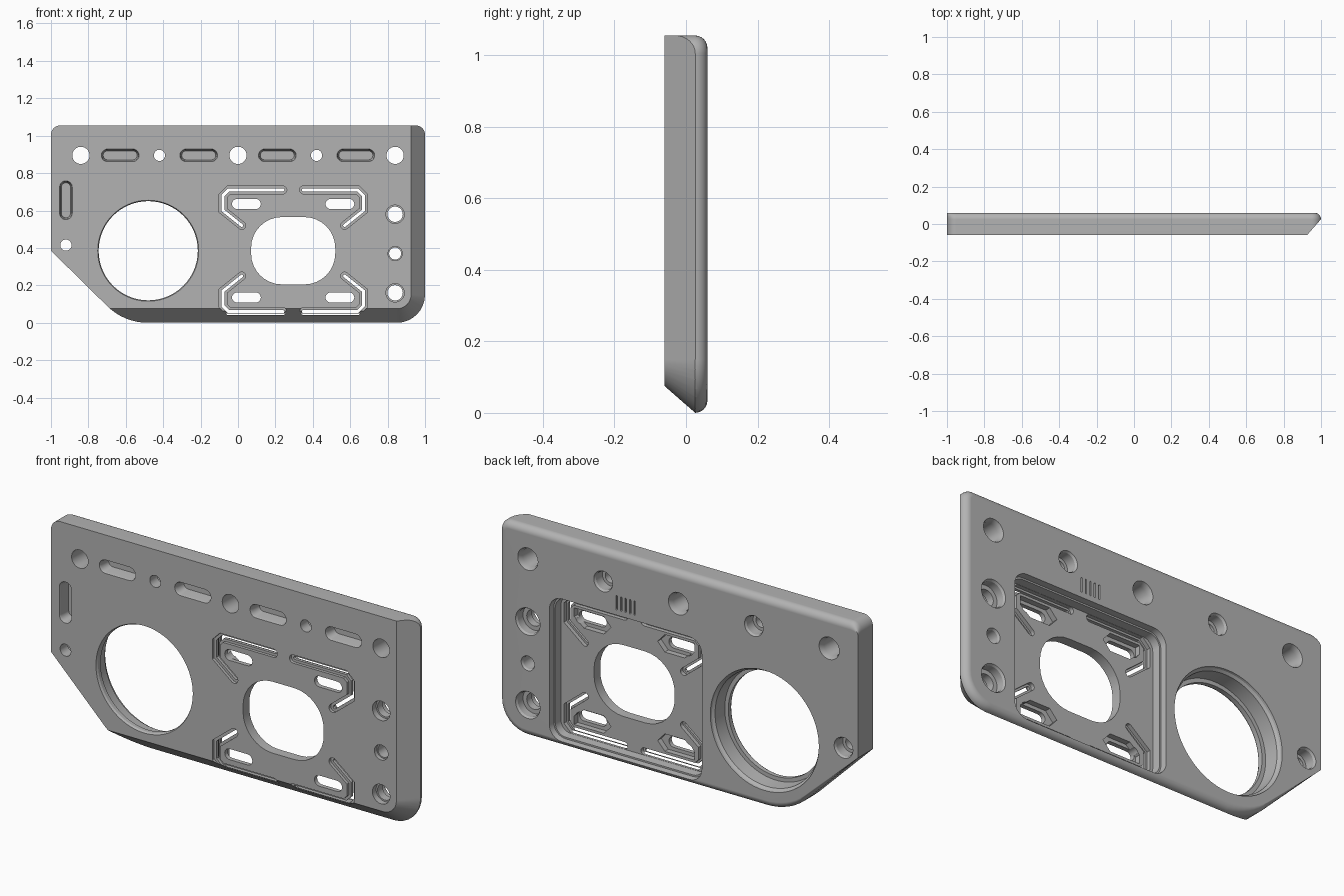
import bpy, bmesh
from math import sin, cos, radians, pi
from mathutils import Vector

if "Cube" in bpy.data.objects:
    bpy.data.objects.remove(bpy.data.objects["Cube"])

grey = bpy.data.materials.new("plain_grey")
grey.use_nodes = True
COLOR = (0.45, 0.45, 0.45, 1)
grey.diffuse_color = COLOR
grey.node_tree.nodes["Principled BSDF"].inputs["Base Color"].default_value = COLOR

H = 1.055          # plate height
CX, CZ = 0.295, 0.385   # centre of the mounting pocket


def arc(cx, cz, rx, rz, a0, a1, n=8):
    return [(cx + rx * cos(radians(a0 + (a1 - a0) * i / n)),
             cz + rz * sin(radians(a0 + (a1 - a0) * i / n))) for i in range(n + 1)]


def circle(cx, cz, r, n=40):
    return arc(cx, cz, r, r, 0, 360, n)[:-1]


def round_rect(x0, x1, z0, z1, r):
    return (arc(x1 - r, z1 - r, r, r, 0, 90) + arc(x0 + r, z1 - r, r, r, 90, 180)
            + arc(x0 + r, z0 + r, r, r, 180, 270) + arc(x1 - r, z0 + r, r, r, 270, 360))


def ribbon(path, w):
    """Outline of a path thickened by w to each side, with round ends."""
    p = [Vector(q) for q in path]
    d = [(b - a).normalized() for a, b in zip(p, p[1:])]
    left, right = [], []
    for i in range(1, len(p) - 1):
        n1, n2 = (Vector((-e.y, e.x)) for e in (d[i - 1], d[i]))
        m = (n1 + n2) / (1 + n1.dot(n2)) * w
        left.append(p[i] + m)
        right.append(p[i] - m)

    def cap(c, e):
        n = Vector((-e.y, e.x))
        return [c + (n * cos(t) + e * sin(t)) * w for t in (pi * k / 10 for k in range(11))]
    return left + cap(p[-1], d[-1]) + right[::-1] + cap(p[0], -d[0])


def loft(bm, sections):
    """Closed solid through outlines placed at successive depths."""
    rings = [[bm.verts.new((q[0], y, q[1])) for q in pts] for y, pts in sections]
    faces = [bm.faces.new(rings[0]), bm.faces.new(rings[-1])]
    n = len(rings[0])
    for a, b in zip(rings, rings[1:]):
        faces += [bm.faces.new((a[i], a[(i + 1) % n], b[(i + 1) % n], b[i])) for i in range(n)]
    bmesh.ops.recalc_face_normals(bm, faces=faces)


def to_object(name, bm):
    me = bpy.data.meshes.new(name)
    bm.to_mesh(me)
    bm.free()
    me.materials.append(grey)
    ob = bpy.data.objects.new(name, me)
    bpy.context.collection.objects.link(ob)
    return ob


def outline(i):
    """Plate outline with top, right and bottom edges drawn in by i."""
    return (arc(0.95, H - 0.05, 0.05 - i, 0.05 - i, 0, 90)
            + arc(-0.95, H - 0.05, 0.05, 0.05 - i, 90, 180)
            + [(-1, 0.385)]
            + arc(-0.483, 0.307, 0.307, 0.307 - i, 225, 270)
            + arc(0.85, 0.15, 0.15 - i, 0.15 - i, 270, 360))


# Plate with a rounded rear edge
bm = bmesh.new()
R = 0.035
loft(bm, [(-0.06, outline(0))] + [
    (0.025 + R * sin(t), outline(R * (1 - cos(t)))) for t in (pi / 2 * k / 6 for k in range(7))])
plate = to_object("mounting_plate", bm)

# Envelope that slopes the front right and bottom edges
bm = bmesh.new()


def slope(y):
    i = (0.026 - y) * 0.075 / 0.086
    return (y, [(1 - i, 2), (-2, 2), (-2, i)] + arc(0.85, 0.15, 0.15 - i, 0.15 - i, 270, 360, 16))


loft(bm, [slope(-0.08), slope(0.08)])
helpers = [(to_object("edge_slope_cutter", bm), 'INTERSECT')]

# Stepped pocket in the rear
bm = bmesh.new()


def pocket(i):
    return round_rect(-0.13 + i, 0.72 - i, 0.025 + i, 0.745 - i, 0.07 - i)


loft(bm, [(0.07, pocket(-0.01)), (0.06, pocket(0)), (0.03, pocket(0.004)),
          (0.03, pocket(0.012)), (-0.01, pocket(0.016))])
helpers.append((to_object("pocket_cutter", bm), 'DIFFERENCE'))

bm = bmesh.new()


def hole(x, z, profile):
    loft(bm, [(y, circle(x, z, r)) for y, r in profile])


# Round holes: countersunk, counterbored and stepped
for x in (-0.84, 0, 0.84):
    hole(x, 0.895, [(-0.07, 0.046), (0.035, 0.046), (0.06, 0.056), (0.07, 0.06)])
for x, z in ((-0.42, 0.895), (0.42, 0.895), (-0.92, 0.415)):
    hole(x, z, [(-0.07, 0.03), (0, 0.03), (0, 0.046), (0.05, 0.046), (0.07, 0.058)])
for z in (0.58, 0.16):
    hole(0.84, z, [(-0.07, 0.049), (-0.03, 0.049), (-0.03, 0.041), (0.01, 0.041),
                   (0.01, 0.062), (0.05, 0.062), (0.07, 0.074)])
hole(0.84, 0.37, [(-0.07, 0.038), (-0.04, 0.038), (-0.04, 0.032), (0.05, 0.032), (0.07, 0.042)])

# Large round opening with a thin front lip
loft(bm, [(y, circle(-0.48, CZ, r, 96)) for y, r in (
    (-0.07, 0.275), (-0.05, 0.265), (-0.03, 0.265), (-0.03, 0.285),
    (0.04, 0.29), (0.05, 0.3), (0.07, 0.305))])

# Oval opening in the pocket
oval = round_rect(CX - 0.225, CX + 0.225, CZ - 0.18, CZ + 0.18, 0.165)
loft(bm, [(-0.07, oval), (0.07, oval)])

# Blind slots in the front
paths = [[(x - 0.067, 0.895), (x + 0.067, 0.895)] for x in (-0.63, -0.21, 0.21, 0.63)]
paths.append([(-0.92, 0.585), (-0.92, 0.725)])
for path in paths:
    loft(bm, [(y, ribbon(path, w)) for y, w in ((-0.07, 0.038), (-0.05, 0.03), (0, 0.024))])

# Fine tick marks in the rear
for k in range(5):
    x = CX + (k - 2) * 0.025
    tick = ribbon([(x, 0.775), (x, 0.84)], 0.004)
    loft(bm, [(0.05, tick), (0.07, tick)])

# Corner grooves, bolt slots and their recesses, repeated in four corners
recess_bm = bmesh.new()
for sx in (-1, 1):
    for sz in (-1, 1):
        def place(pts):
            return [(CX + sx * a, CZ + sz * b) for a, b in pts]
        groove = place([(0.055, 0.325), (0.345, 0.325), (0.375, 0.295), (0.375, 0.215), (0.275, 0.135)])
        loft(bm, [(y, ribbon(groove, w)) for y, w in (
            (-0.07, 0.021), (-0.045, 0.021), (-0.045, 0.008),
            (-0.03, 0.008), (-0.03, 0.018), (0, 0.018))])
        slot = ribbon(place([(0.2, 0.25), (0.3, 0.25)]), 0.027)
        loft(bm, [(-0.07, slot), (0, slot)])
        recess = place([(0.335, 0.294), (0.17, 0.294), (0.13, 0.25),
                        (0.17, 0.206), (0.28, 0.206), (0.335, 0.25)])
        loft(recess_bm, [(-0.038, recess), (0, recess)])
helpers.append((to_object("hole_cutter", bm), 'DIFFERENCE'))
helpers.append((to_object("recess_cutter", recess_bm), 'DIFFERENCE'))

# Carve the plate, then drop the helpers
for ob, operation in helpers:
    ob.hide_render = True
    mod = plate.modifiers.new(ob.name, 'BOOLEAN')
    mod.object, mod.operation, mod.solver = ob, operation, 'EXACT'
bpy.context.view_layer.update()
carved = bpy.data.meshes.new_from_object(plate.evaluated_get(bpy.context.evaluated_depsgraph_get()))
plate.modifiers.clear()
plate.data = carved
for ob, _ in helpers:
    bpy.data.objects.remove(ob)

# Smooth the curved walls and keep flat faces flat
bpy.ops.object.select_all(action='DESELECT')
plate.select_set(True)
bpy.context.view_layer.objects.active = plate
bpy.ops.object.shade_smooth_by_angle(angle=radians(25))
weighted = plate.modifiers.new("even_normals", 'WEIGHTED_NORMAL')
weighted.keep_sharp = True
